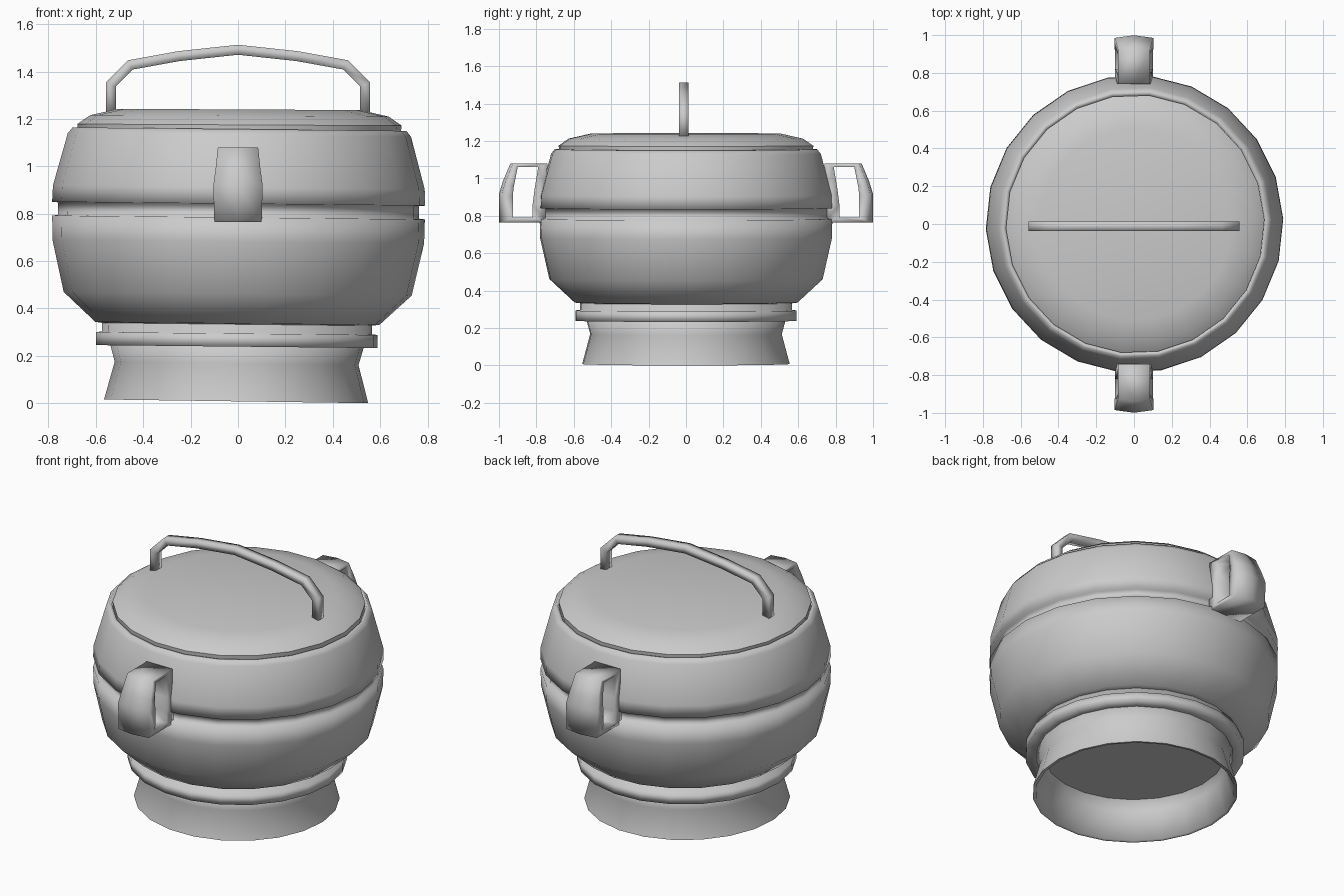
import bpy, bmesh, math
from mathutils import Matrix, Vector

if "Cube" in bpy.data.objects:
    bpy.data.objects.remove(bpy.data.objects["Cube"])

grey = bpy.data.materials.new("plain grey")
grey.diffuse_color = (0.6, 0.6, 0.6, 1)
grey.use_nodes = True
grey.node_tree.nodes["Principled BSDF"].inputs["Base Color"].default_value = grey.diffuse_color
SIDES = 22


def finish(name, bm, angle):
    bmesh.ops.recalc_face_normals(bm, faces=bm.faces)
    me = bpy.data.meshes.new(name)
    bm.to_mesh(me)
    bm.free()
    ob = bpy.data.objects.new(name, me)
    bpy.context.collection.objects.link(ob)
    me.materials.append(grey)
    bpy.ops.object.select_all(action='DESELECT')
    ob.select_set(True)
    bpy.context.view_layer.objects.active = ob
    bpy.ops.object.shade_smooth_by_angle(angle=math.radians(angle))
    return ob


def lathe(name, profile, tilt, lift, shift=-0.008, angle=110):
    """Turn (radius, height) points round z; both ends are capped."""
    bm = bmesh.new()
    rings = []
    for r, z in profile:
        ring = []
        for i in range(SIDES):
            a = math.tau * i / SIDES + math.radians(2)
            ring.append(bm.verts.new((r * math.cos(a), r * math.sin(a), z)))
        rings.append(ring)
    for a, b in zip(rings, rings[1:]):
        for i in range(SIDES):
            j = (i + 1) % SIDES
            bm.faces.new((a[i], a[j], b[j], b[i]))
    bm.faces.new(rings[0])
    bm.faces.new(rings[-1])
    # the pot leans very slightly to the right
    bmesh.ops.transform(bm, matrix=Matrix.Translation((shift, 0, lift)) @
                        Matrix.Rotation(math.radians(tilt), 4, 'Y'), verts=bm.verts)
    return finish(name, bm, angle)


def sweep(name, sections, closed, angle=110):
    """Skin a list of equal-length point loops."""
    bm = bmesh.new()
    loops = [[bm.verts.new(p) for p in s] for s in sections]
    n = len(loops[0])
    pairs = list(zip(loops, loops[1:]))
    if closed:
        pairs.append((loops[-1], loops[0]))
    else:
        bm.faces.new(loops[0])
        bm.faces.new(loops[-1])
    for a, b in pairs:
        for i in range(n):
            j = (i + 1) % n
            bm.faces.new((a[i], a[j], b[j], b[i]))
    return finish(name, bm, angle)


# flared foot, hollow underneath
lathe("foot", [(0.49, 0.26), (0.495, 0.16), (0.54, 0.002), (0.558, 0.0), (0.515, 0.16),
               (0.54, 0.25)], 0.8, 0.008)
# ring moulding and collar above the foot
lathe("foot_ring", [(0.535, 0.237), (0.595, 0.237), (0.595, 0.292), (0.57, 0.295),
                    (0.57, 0.345)], 0.6, 0.002)
# bowl with a groove round the waist
lathe("bowl", [(0.56, 0.33), (0.60, 0.335), (0.735, 0.46), (0.785, 0.68), (0.787, 0.782),
               (0.762, 0.785), (0.762, 0.838), (0.788, 0.84), (0.785, 0.91), (0.725, 1.13),
               (0.705, 1.155), (0.69, 1.155), (0.68, 1.13)], 0.6, 0.002, -0.006)
# lid
lathe("lid", [(0.68, 1.13), (0.685, 1.175), (0.63, 1.213), (0.51, 1.24)], 0.3, 0.0, 0, 40)

# lid handle: bent bar, mirrored left to right
half = [(0.537, 1.225), (0.537, 1.345), (0.455, 1.428), (0.25, 1.465)]
path = [Vector((-x, -0.012, z)) for x, z in half] + [Vector((0, -0.012, 1.492))]
path += [Vector((x, -0.012, z)) for x, z in reversed(half)]
bar = []
for i, p in enumerate(path):
    d1 = (path[i] - path[i - 1]).normalized() if i else Vector((0, 0, 1))
    d2 = (path[i + 1] - p).normalized() if i < len(path) - 1 else Vector((0, 0, -1))
    t = (d1 + d2).normalized() if 0 < i < len(path) - 1 else (d2 if i == 0 else d1)
    nrm = Vector((-t.z, 0, t.x)) * 0.021 / max(0.5, abs(t.dot(d1)))
    side = Vector((0, 0.025, 0))
    bar.append([p + nrm * c + side * s for c, s in ((1, 1), (-1, 1), (-1, -1), (1, -1))])
sweep("lid_handle", bar, False)

# side handles: broad closed strap loops; (outer y, z, inner y, z, half width)
loop = [(0.74, 1.08, 0.79, 1.06, 0.085), (0.925, 1.08, 0.90, 1.06, 0.085),
        (0.965, 0.985, 0.922, 0.95, 0.095), (0.985, 0.92, 0.926, 0.90, 0.104),
        (0.985, 0.765, 0.926, 0.79, 0.10), (0.745, 0.765, 0.82, 0.79, 0.10),
        (0.75, 0.86, 0.82, 0.86, 0.10), (0.75, 0.95, 0.81, 0.94, 0.095)]
for s, name in ((-1, "front_side_handle"), (1, "back_side_handle")):
    strap = []
    for oy, oz, iy, iz, w in loop:
        ridge = 0.014 if oy > 0.9 else 0
        strap.append([(-w, s * oy, oz), (0, s * (oy + ridge), oz), (w, s * oy, oz),
                      (w, s * iy, iz), (0, s * iy, iz), (-w, s * iy, iz)])
    sweep(name, strap, True)
